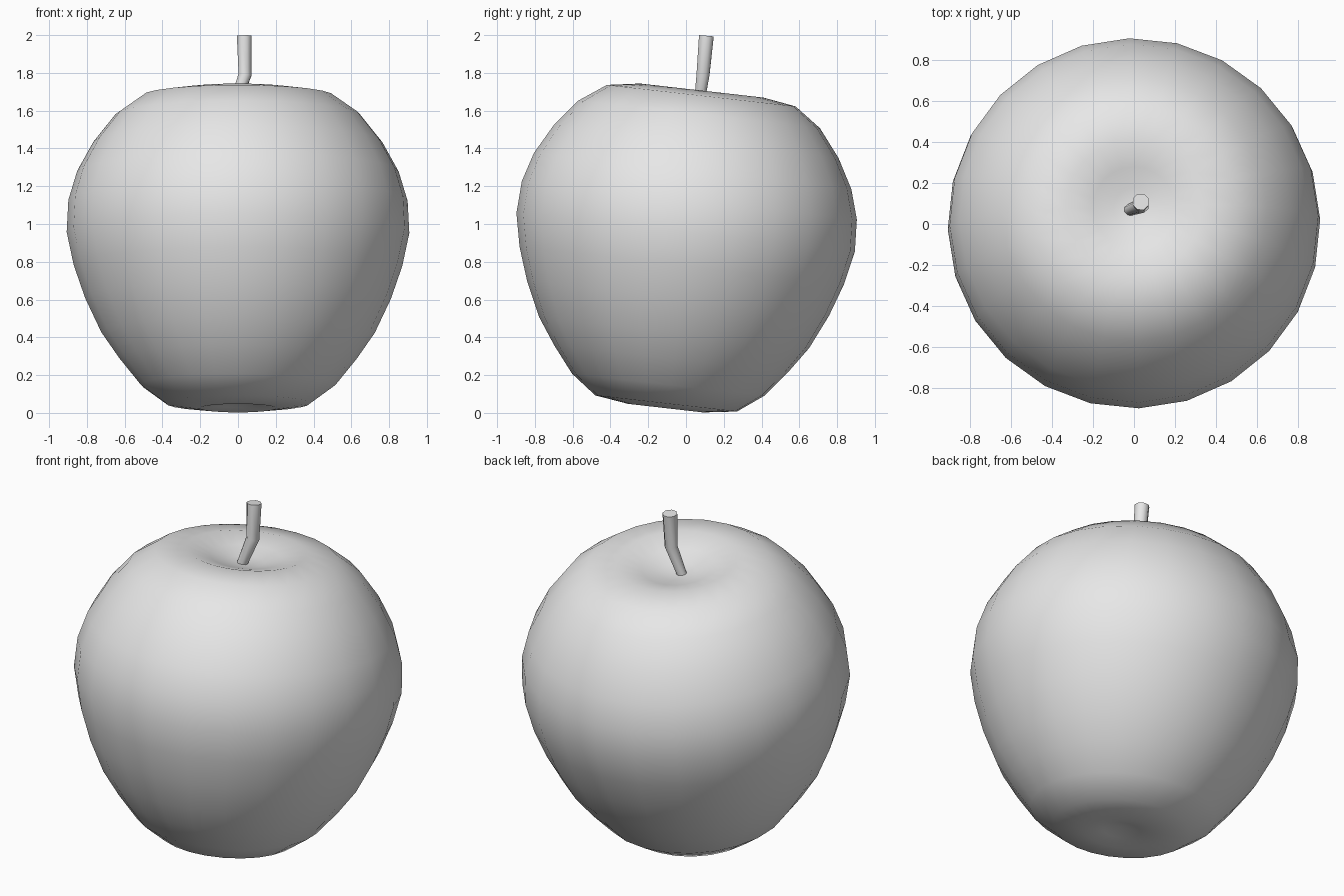
import bpy, bmesh
from math import radians, tau
from mathutils import Matrix, Vector

cube = bpy.data.objects.get("Cube")
if cube:
    bpy.data.objects.remove(cube, do_unlink=True)

grey = bpy.data.materials.new("light grey")
grey.use_nodes = True
colour = (0.8, 0.8, 0.8, 1)
grey.diffuse_color = colour
grey.node_tree.nodes["Principled BSDF"].inputs["Base Color"].default_value = colour


def smooth(obj):
    bpy.ops.object.select_all(action='DESELECT')
    obj.select_set(True)
    bpy.context.view_layer.objects.active = obj
    bpy.ops.object.shade_smooth_by_angle(angle=radians(60))


# Fruit body: a profile (radius, height along core) turned around a tilted core
profile = [
    (0, 0.01), (0.1, -0.01), (0.2, -0.025), (0.378, 0), (0.513, 0.10),
    (0.625, 0.24), (0.72, 0.378), (0.805, 0.56), (0.865, 0.735),
    (0.902, 0.911), (0.893, 1.082), (0.846, 1.238), (0.76, 1.394),
    (0.644, 1.54), (0.503, 1.64), (0.33, 1.667), (0.2, 1.63),
    (0.1, 1.6), (0, 1.588),
]
bm = bmesh.new()
verts = [bm.verts.new((r, 0, z)) for r, z in profile]
edges = [bm.edges.new(pair) for pair in zip(verts, verts[1:])]
bmesh.ops.spin(bm, geom=verts + edges, cent=(0, 0, 0), axis=(0, 0, 1),
               angle=tau, steps=24)
bmesh.ops.remove_doubles(bm, verts=bm.verts, dist=0.001)
bmesh.ops.recalc_face_normals(bm, faces=bm.faces)
tilt = (Matrix.Translation((0, -0.105, 0.05)) @ Matrix.Rotation(radians(-6.5), 4, 'X')
        @ Matrix.Rotation(radians(1.5), 4, 'Z') @ Matrix.Diagonal((1.006, 1, 1, 1)))
bm.transform(tilt)
mesh = bpy.data.meshes.new("fruit_body")
bm.to_mesh(mesh)
bm.free()
body = bpy.data.objects.new("fruit_body", mesh)
bpy.context.collection.objects.link(body)
mesh.materials.append(grey)
smooth(body)

# Stem: a bent tapering tube rising from the hollow
curve = bpy.data.curves.new("stem", 'CURVE')
curve.dimensions = '3D'
curve.bevel_depth = 0.042
curve.bevel_resolution = 2
curve.use_fill_caps = True
spline = curve.splines.new('POLY')
path = [((-0.03, 0.065, 1.6), 0.66), ((0.037, 0.09, 1.79), 0.88), ((0.033, 0.108, 1.996), 1)]
spline.points.add(len(path) - 1)
for point, (co, radius) in zip(spline.points, path):
    point.co = (*co, 1)
    point.radius = radius
stem = bpy.data.objects.new("stem", curve)
bpy.context.collection.objects.link(stem)
curve.materials.append(grey)
bpy.ops.object.select_all(action='DESELECT')
stem.select_set(True)
bpy.context.view_layer.objects.active = stem
bpy.ops.object.convert(target='MESH')
stem = bpy.context.view_layer.objects.active

# Weld the end caps to the tube
bm = bmesh.new()
bm.from_mesh(stem.data)
bmesh.ops.remove_doubles(bm, verts=bm.verts, dist=0.0005)
bmesh.ops.recalc_face_normals(bm, faces=bm.faces)
bm.to_mesh(stem.data)
bm.free()
smooth(stem)
